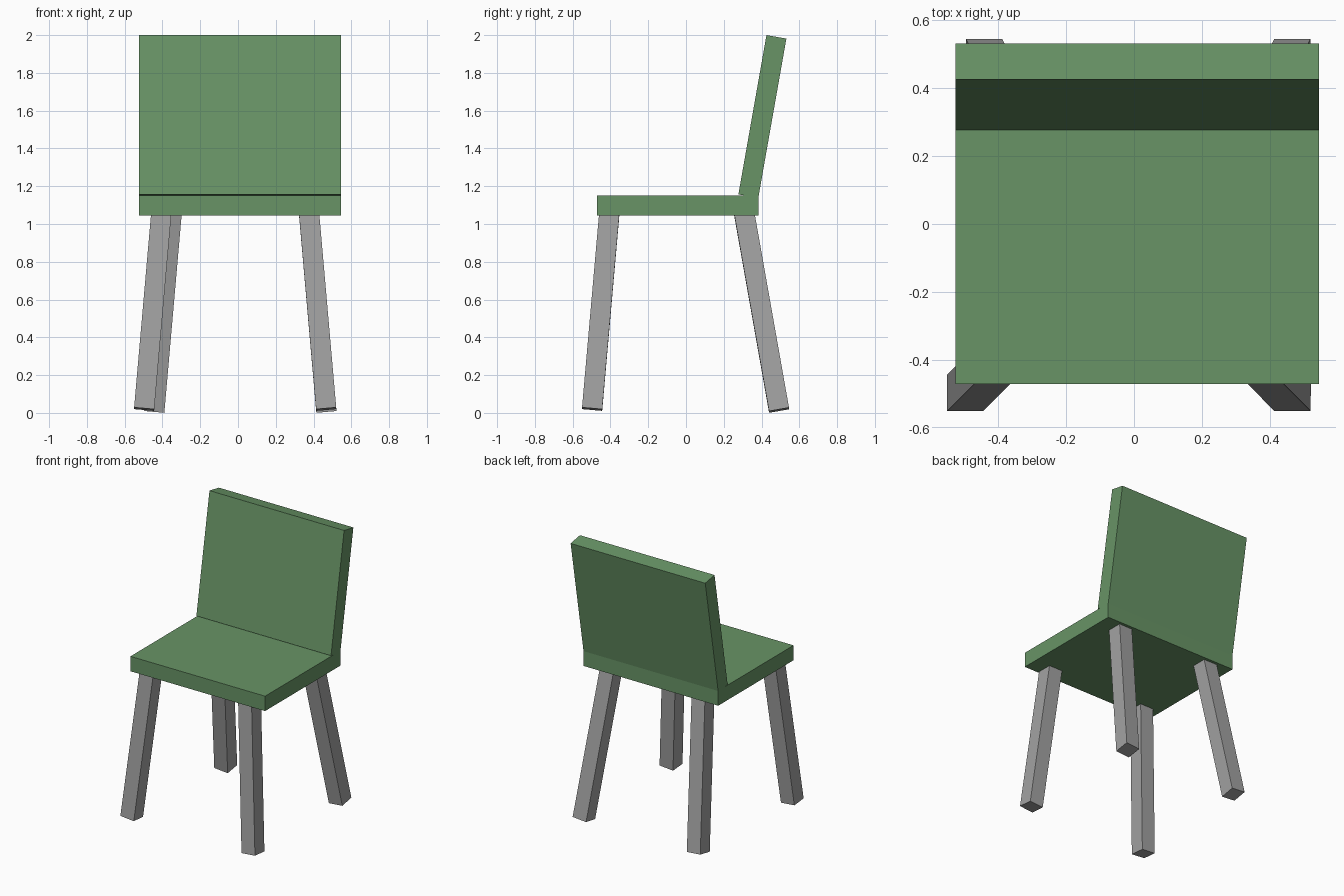
import bpy
from math import radians, sin, cos
from mathutils import Vector, Euler

if "Cube" in bpy.data.objects:
    bpy.data.objects.remove(bpy.data.objects["Cube"])


def material(name, rgb):
    m = bpy.data.materials.new(name)
    m.diffuse_color = (*rgb, 1)
    m.use_nodes = True
    m.node_tree.nodes["Principled BSDF"].inputs["Base Color"].default_value = m.diffuse_color
    return m


green = material("muted green", (0.138, 0.296, 0.133))
grey = material("medium grey", (0.36, 0.36, 0.36))
U = 0.107  # board thickness and leg width


def box(name, size, centre, rot, mat):
    bpy.ops.mesh.primitive_cube_add(size=1, location=centre, rotation=rot)
    ob = bpy.context.object
    ob.name = name
    ob.scale = size
    ob.data.materials.append(mat)


# seat slab
box("seat", (10 * U, 8 * U, U), (0.01, -0.043, 1.0985), (0, 0, 0), green)

# backrest, leaning back 10 degrees, placed from its top front edge
a = radians(10)
up = Vector((0, sin(a), cos(a)))
out = Vector((0, cos(a), -sin(a)))
top_front = Vector((0.01, 0.426, 2.0))
box("backrest", (10 * U, U, 8 * U), top_front - up * 4 * U + out * U / 2,
    (-a, 0, 0), green)

# splayed legs: name, foot centre, tilt about x and y in degrees
legs = [
    ("front_left_leg", (-0.497, -0.497, 0.02), -5, 5),
    ("front_right_leg", (0.467, -0.497, 0.02), -5, -5),
    ("back_left_leg", (-0.4425, 0.4925, 0.0145), 10, 5),
    ("back_right_leg", (0.467, 0.4925, 0.0145), 10, -5),
]
for name, foot, rx, ry in legs:
    rot = Euler((radians(rx), radians(ry), 0))
    length = 10 * U
    axis = rot.to_matrix() @ Vector((0, 0, 1))
    box(name, (U, U, length), Vector(foot) + axis * length / 2, rot, grey)
